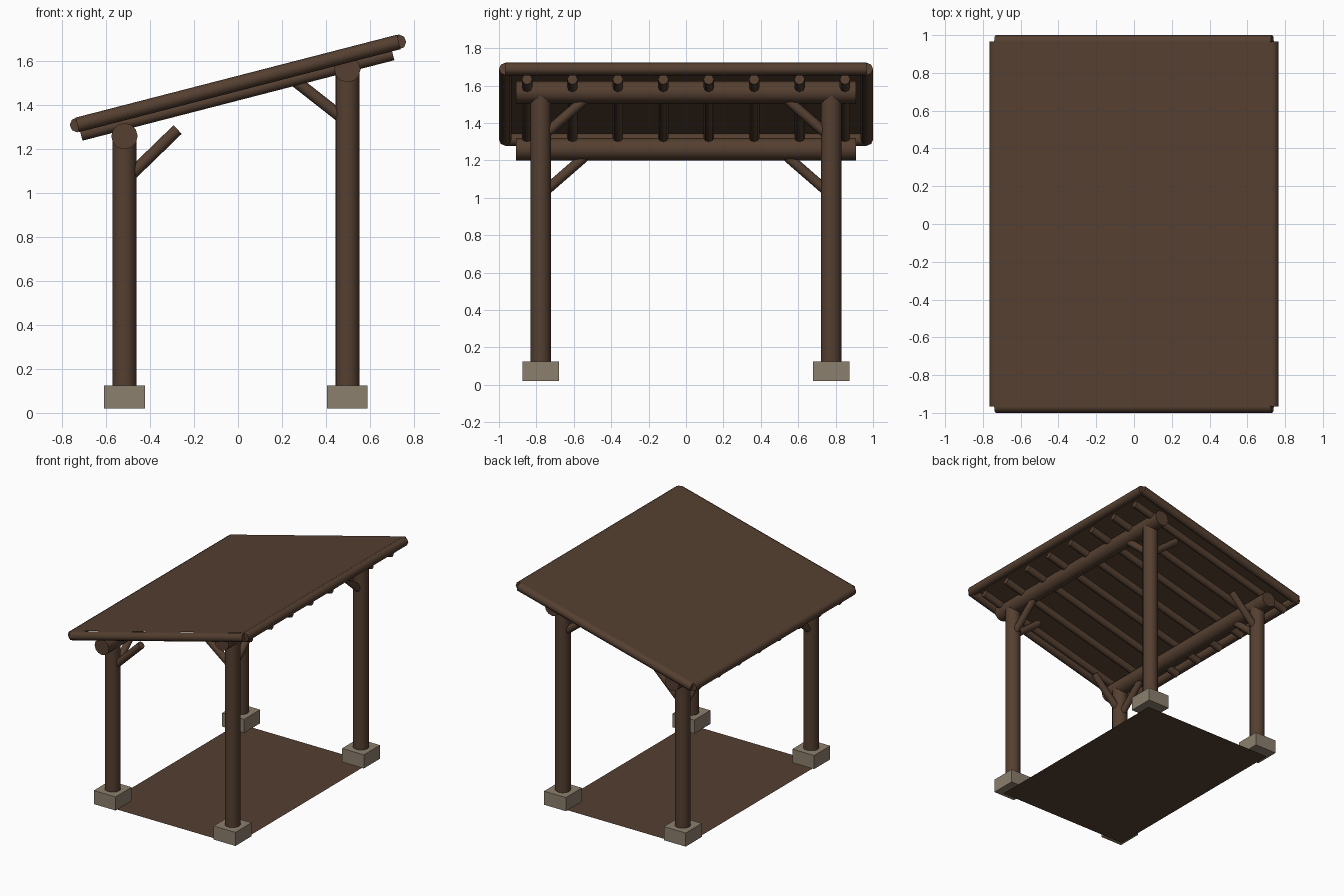
import bpy
import math
from mathutils import Vector

if "Cube" in bpy.data.objects:
    bpy.data.objects.remove(bpy.data.objects["Cube"], do_unlink=True)


def material(name, rgb):
    mat = bpy.data.materials.new(name)
    mat.use_nodes = True
    mat.diffuse_color = (*rgb, 1)
    mat.node_tree.nodes["Principled BSDF"].inputs["Base Color"].default_value = (*rgb, 1)
    return mat


WOOD = material("brown wood", (0.09, 0.05, 0.03))
STONE = material("grey stone", (0.26, 0.215, 0.155))


def finish(name, mat):
    obj = bpy.context.object
    obj.name = name
    obj.data.materials.append(mat)
    return obj


def log(name, start, end, radius, sides):
    """Round timber running from start to end."""
    start, end = Vector(start), Vector(end)
    axis = end - start
    bpy.ops.mesh.primitive_cylinder_add(
        vertices=sides, radius=radius, depth=axis.length,
        location=(start + end) / 2,
        rotation=axis.to_track_quat("Z", "Y").to_euler())
    bpy.ops.object.shade_smooth_by_angle(angle=math.radians(50))
    return finish(name, WOOD)


def sheet(name, location, size_x, size_y, tilt=0):
    """Thin flat panel."""
    bpy.ops.mesh.primitive_plane_add(size=1, location=location, rotation=(0, -tilt, 0))
    obj = finish(name, WOOD)
    obj.scale = (size_x, size_y, 1)
    return obj


# Main measurements
MID_X = -0.01
POST_Y = 0.777
SLOPE = math.atan(0.258)
EAVE_X, RAKE_Y, EDGE_R = 0.732, 0.966, 0.034


def roof_point(x, y, drop=0):
    """Point on the sloping roof plane, lowered by drop."""
    return (x, y, 1.5 + x * math.tan(SLOPE) - drop)


# Floor
sheet("floor", (MID_X, 0, 0), 1.12, 1.64)

# Each row: label, post x, beam height, direction inward, brace start drop
rows = (("low", -0.517, 1.26, 1), ("high", 0.498, 1.565, -1))
for label, x, top, inward in rows:
    log(label + "_beam", (x, -0.91, top), (x, 0.91, top), 0.06, 12)
    for end, side in (("front", -1), ("back", 1)):
        y = side * POST_Y
        tag = f"{label}_{end}_"
        # Footing and post
        bpy.ops.mesh.primitive_cube_add(size=1, location=(x, y, 0.072))
        finish(tag + "footing", STONE).scale = (0.185, 0.195, 0.104)
        log(tag + "post", (x, y, 0.1), (x, y, top), 0.055, 16)
        # Brace along the beam
        log(tag + "beam_brace", (x, y, top - 0.245),
            (x, y - side * 0.27, top - 0.01), 0.027, 10)
        # Brace under the roof slope
        rise = 0.235 if label == "low" else 0.19
        foot = top - (0.205 if label == "low" else 0.24)
        log(tag + "roof_brace", (x, y, foot),
            (x + inward * 0.242, y, foot + rise), 0.027, 10)

# Rafters
for i in range(8):
    y = -0.85 + i * 1.7 / 7
    log(f"rafter_{i + 1}", roof_point(-0.715, y, 0.049),
        roof_point(0.705, y, 0.049), 0.028, 8)

# Roof edge logs
for name, s in (("front_rake", -1), ("back_rake", 1)):
    log(name, roof_point(-EAVE_X, s * RAKE_Y), roof_point(EAVE_X, s * RAKE_Y), EDGE_R, 8)
for name, s in (("low_eave", -1), ("high_eave", 1)):
    log(name, roof_point(s * EAVE_X, -RAKE_Y), roof_point(s * EAVE_X, RAKE_Y), EDGE_R, 8)

# Roof panel resting on the edge logs
lift = EDGE_R + 0.001
sheet("roof_panel", (-lift * math.sin(SLOPE), 0, 1.5 + lift * math.cos(SLOPE)),
      2 * EAVE_X / math.cos(SLOPE), 2 * RAKE_Y, SLOPE)
